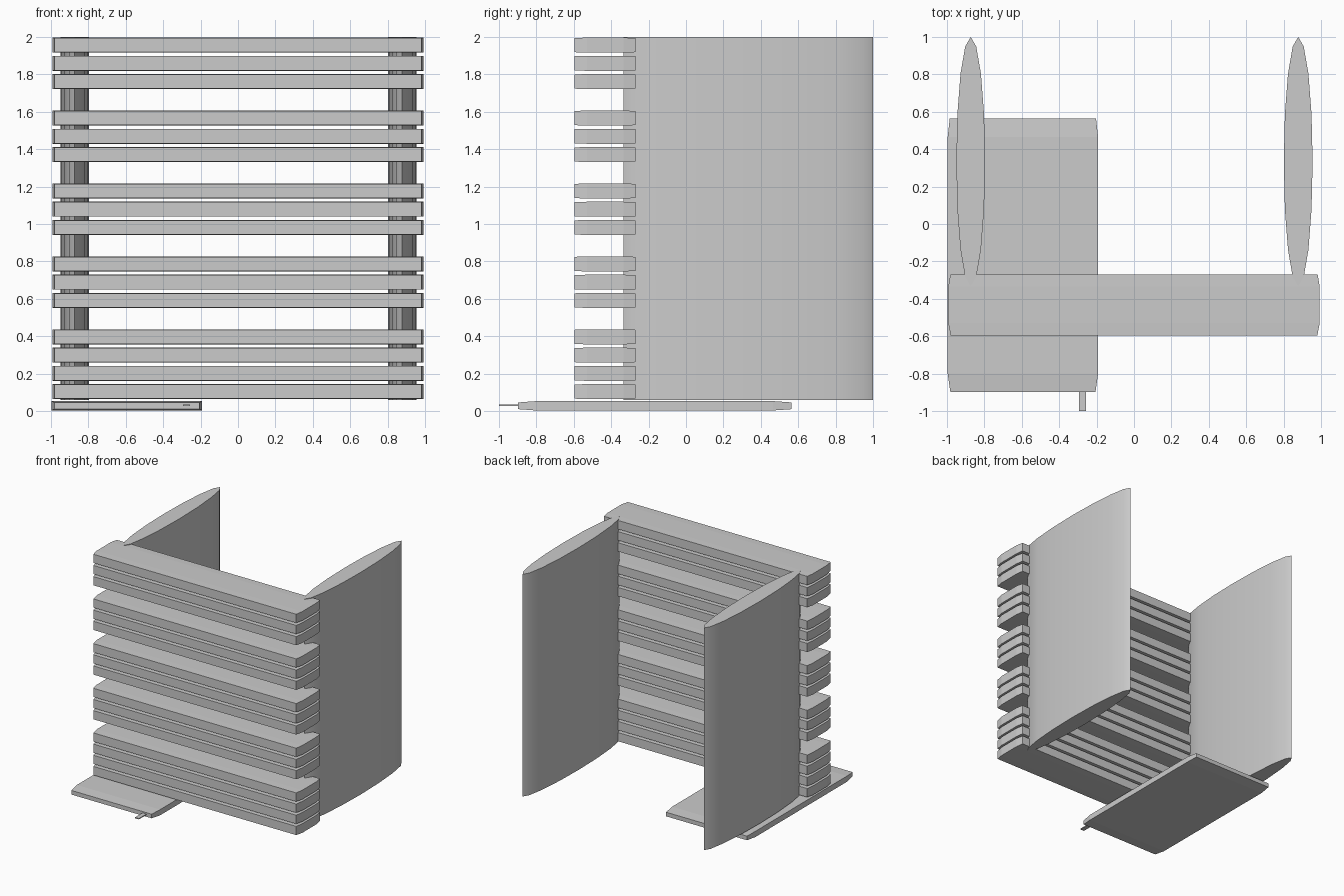
import bpy, bmesh, math

if "Cube" in bpy.data.objects:
    bpy.data.objects.remove(bpy.data.objects["Cube"])


def finish(name, bm, smooth=False):
    bmesh.ops.recalc_face_normals(bm, faces=bm.faces)
    mesh = bpy.data.meshes.new(name)
    bm.to_mesh(mesh)
    bm.free()
    ob = bpy.data.objects.new(name, mesh)
    bpy.context.collection.objects.link(ob)
    if smooth:
        bpy.context.view_layer.objects.active = ob
        ob.select_set(True)
        bpy.ops.object.shade_smooth_by_angle(angle=math.radians(40))
        ob.select_set(False)
    return ob


def loft(name, rings, smooth=False):
    """Skin a closed solid through equal-sized rings of points."""
    bm = bmesh.new()
    vs = [[bm.verts.new(p) for p in r] for r in rings]
    n = len(vs[0])
    for a, b in zip(vs, vs[1:]):
        for i in range(n):
            j = (i + 1) % n
            bm.faces.new((a[i], a[j], b[j], b[i]))
    bm.faces.new(vs[0][::-1])
    bm.faces.new(vs[-1])
    return finish(name, bm, smooth)


def soft_board(name, cx, cz, stations):
    """Board along y with slightly tapered ends; stations are (y, half x, half z)."""
    return loft(name, [[(cx - w, y, cz - h), (cx + w, y, cz - h),
                        (cx + w, y, cz + h), (cx - w, y, cz + h)]
                       for y, w, h in stations])


# Front slats in groups, on an even pitch with every fourth slot left open
for i in range(20):
    if i in (4, 8, 12, 16):
        continue
    soft_board(f"slat_{i:02d}", 0, 0.104 + 0.0975 * i,
               [(-0.597, 0.980, 0.038), (-0.53, 0.993, 0.040),
                (-0.335, 0.993, 0.040), (-0.27, 0.982, 0.038)])

# Tall side panels with an elliptical section
for side, cx in (("left", -0.873), ("right", 0.878)):
    section = [(cx + 0.077 * math.sin(a), 0.333 + 0.667 * math.cos(a))
               for a in (math.tau * k / 16 for k in range(16))]
    loft(f"{side}_panel", [[(x, y, z) for x, y in section] for z in (0.06, 2.0)], True)

# Flat foot board under the left side
soft_board("foot_board", -0.594, 0.028,
           [(-0.897, 0.388, 0.018), (-0.80, 0.402, 0.025),
            (0.465, 0.402, 0.025), (0.565, 0.391, 0.018)])

# Small tab sticking out of the foot board
soft_board("tab", -0.276, 0.030, [(-1.0, 0.019, 0.004), (-0.88, 0.019, 0.004)])
